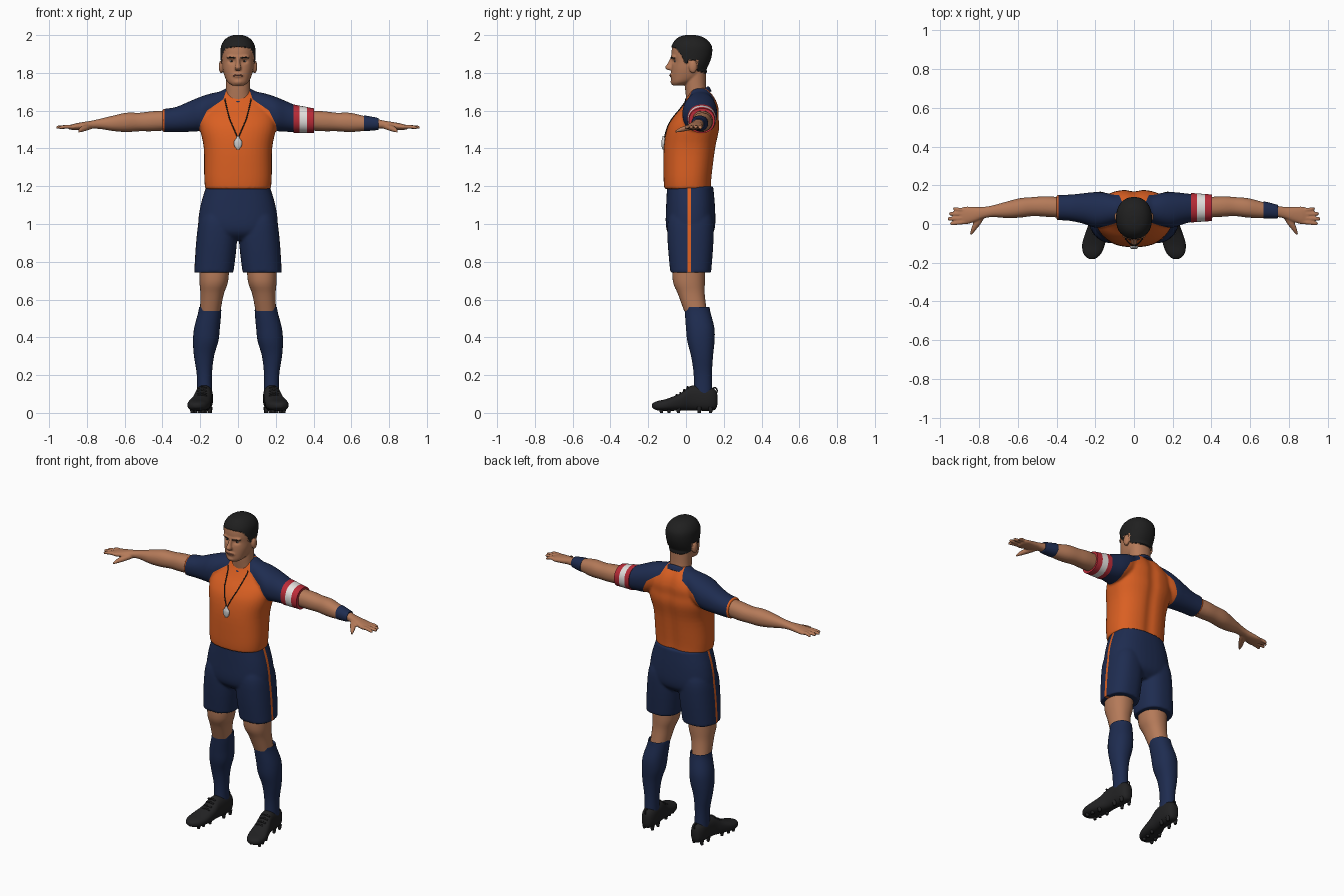
import bpy, bmesh, math
from mathutils import Vector
from mathutils.bvhtree import BVHTree

if "Cube" in bpy.data.objects:
    bpy.data.objects.remove(bpy.data.objects["Cube"])


def material(name, r, g, b):
    m = bpy.data.materials.new(name)
    m.use_nodes = True
    m.diffuse_color = (r, g, b, 1)
    bsdf = next(n for n in m.node_tree.nodes if n.type == 'BSDF_PRINCIPLED')
    bsdf.inputs["Base Color"].default_value = (r, g, b, 1)
    bsdf.inputs["Roughness"].default_value = 0.8
    return m


SKIN = material("skin", .46, .195, .1)
ORANGE = material("orange cloth", .7, .115, .016)
NAVY = material("navy cloth", .013, .025, .08)
BLACK = material("black hair", .014, .014, .014)
SHOE = material("shoe black", .016, .016, .017)
RED = material("red band", .5, .025, .04)
WHITE = material("white", .78, .76, .74)
SILVER = material("silver", .6, .6, .6)
LIP = material("lip", .25, .09, .06)
AXES = {'x': (0, 1, 2), 'y': (1, 0, 2), 'z': (2, 0, 1)}


def make_object(name, bm, mat):
    bmesh.ops.recalc_face_normals(bm, faces=bm.faces)
    me = bpy.data.meshes.new(name)
    bm.to_mesh(me)
    bm.free()
    me.materials.append(mat)
    ob = bpy.data.objects.new(name, me)
    bpy.context.collection.objects.link(ob)
    return smooth(ob)


def select(*obs):
    bpy.ops.object.select_all(action='DESELECT')
    for o in obs:
        o.select_set(True)
    bpy.context.view_layer.objects.active = obs[0]


def smooth(ob):
    select(ob)
    bpy.ops.object.shade_smooth_by_angle(angle=math.radians(45))
    return ob


def loft(name, rings, mat, axis='z', side=1, n=40, sub=4, p=2.2, shear=0):
    """Skin through rings (position, centre a, centre b, radius a, radius b)."""
    path = []
    for i in range(len(rings) - 1):
        a, b, c, d = [Vector(rings[max(0, min(len(rings) - 1, i + k))]) for k in (-1, 0, 1, 2)]
        for k in range(sub):
            t = k / sub
            path.append(b + (c - a) * t / 2 + (a * 2 - b * 5 + c * 4 - d) * t * t / 2
                        + (b * 3 - a - c * 3 + d) * t ** 3 / 2)
    path.append(Vector(rings[-1]))
    bm, loops, idx = bmesh.new(), [], AXES[axis]
    for t, ca, cb, ra, rb in path:
        loop = []
        for k in range(n):
            u = 2 * math.pi * k / n
            cu, su = math.cos(u), math.sin(u)
            co = [0, 0, 0]
            co[idx[0]] = t
            co[idx[1]] = ca + ra * math.copysign(abs(cu) ** (2 / p), cu)
            co[idx[2]] = cb + rb * math.copysign(abs(su) ** (2 / p), su)
            co[2] += shear * co[1]
            loop.append(bm.verts.new((co[0] * side, co[1], co[2])))
        loops.append(loop)
    for a, b in zip(loops, loops[1:]):
        for k in range(n):
            bm.faces.new((a[k], a[(k + 1) % n], b[(k + 1) % n], b[k]))
    bm.faces.new(loops[0])
    bm.faces.new(loops[-1])
    return make_object(name, bm, mat)


def ball(name, centre, radii, mat):
    bm = bmesh.new()
    bmesh.ops.create_uvsphere(bm, u_segments=20, v_segments=12, radius=1)
    bmesh.ops.scale(bm, vec=radii, verts=bm.verts)
    bmesh.ops.translate(bm, vec=centre, verts=bm.verts)
    return make_object(name, bm, mat)


def tube(name, pts, r, mat, cyclic=False):
    cu = bpy.data.curves.new(name, 'CURVE')
    cu.dimensions, cu.bevel_depth, cu.bevel_resolution = '3D', r, 2
    cu.use_fill_caps = True
    sp = cu.splines.new('POLY')
    sp.points.add(len(pts) - 1)
    for q, co in zip(sp.points, pts):
        q.co = (*co, 1)
    sp.use_cyclic_u = cyclic
    cu.materials.append(mat)
    bpy.context.collection.objects.link(bpy.data.objects.new(name, cu))


def fuse(name, parts, voxel, rounds):
    """Merge overlapping parts into one smooth skin."""
    select(*parts)
    bpy.ops.object.join()
    ob = bpy.context.view_layer.objects.active
    ob.name = name
    rm = ob.modifiers.new("skin", 'REMESH')
    rm.mode, rm.voxel_size = 'VOXEL', voxel
    sm = ob.modifiers.new("soften", 'SMOOTH')
    sm.factor, sm.iterations = .5, rounds
    for m in (rm.name, sm.name):
        bpy.ops.object.modifier_apply(modifier=m)
    return smooth(ob)


def paint(ob, mats, rule, cuts=()):
    """Cut along planes, then colour each face by its centre."""
    ob.data.materials.clear()
    for m in mats:
        ob.data.materials.append(m)
    bm = bmesh.new()
    bm.from_mesh(ob.data)
    for co, no in cuts:
        bmesh.ops.bisect_plane(bm, geom=bm.verts[:] + bm.edges[:] + bm.faces[:],
                               plane_co=co, plane_no=no, dist=1e-5)
    for f in bm.faces:
        f.material_index = rule(f.calc_center_median())
    bm.to_mesh(ob.data)
    bm.free()
    smooth(ob)


def lerp(pts, t):
    for (a, u), (b, v) in zip(pts, pts[1:]):
        if t <= b:
            return u + (v - u) * max(0, t - a) / (b - a)
    return pts[-1][1]


def front_of(ob):
    """Return a function giving the foremost surface point at x, z."""
    bm = bmesh.new()
    bm.from_mesh(ob.data)
    tree = BVHTree.FromBMesh(bm)
    bm.free()
    return lambda x, z, gap=0: (tree.ray_cast(Vector((x, -1, z)), Vector((0, 1, 0)))[0]
                                or Vector((x, 0, z))) - Vector((0, gap, 0))


# Shirt: trunk and sleeves with raglan shoulders
trunk = loft("trunk", [(1.185, 0, .01, .174, .125), (1.25, 0, .01, .179, .129), (1.4, 0, .02, .181, .138),
                       (1.5, 0, .038, .2, .14), (1.56, 0, .052, .2, .124), (1.61, 0, .072, .18, .104),
                       (1.66, 0, .08, .135, .08), (1.7, 0, .075, .095, .057), (1.72, 0, .07, .06, .04)],
             ORANGE, p=2.4)
sleeves = [loft("sleeve", [(.05, .075, 1.625, .06, .085), (.14, .075, 1.605, .085, .087), (.2, .073, 1.583, .092, .09),
                           (.26, .08, 1.568, .079, .08), (.33, .084, 1.553, .068, .066), (.4, .085, 1.547, .065, .062)],
                ORANGE, 'x', s) for s in (1, -1)]
shirt = fuse("shirt", [trunk] + sleeves, .007, 8)
for v in shirt.data.vertices:  # spine hollow
    if v.co.y > .08:
        v.co.y -= .01 * math.exp(-(v.co.x / .035) ** 2)
seam = [(1.44, .215), (1.53, .2), (1.6, .165), (1.66, .078), (1.74, .05)]
cuts = [((s * .389, 0, 0), (1, 0, 0)) for s in (1, -1)]
for (z0, x0), (z1, x1) in zip(seam, seam[1:]):
    cuts += [((s * x0, 0, z0), (s * (z1 - z0), 0, x0 - x1)) for s in (1, -1)]
paint(shirt, [ORANGE, NAVY], lambda c: int(lerp(seam, c.z) < abs(c.x) < .389), cuts)
loft("collar", [(1.615, 0, .055, .096, .08), (1.642, 0, .055, .081, .07), (1.654, 0, .055, .069, .061)],
     NAVY, p=2, shear=.65)

# Shorts with side stripes
hips = loft("hips", [(1.2, 0, .022, .168, .122), (1.1, 0, .024, .198, .129), (1, 0, .024, .211, .131),
                     (.95, 0, .024, .19, .118), (.915, 0, .024, .13, .08)], NAVY, p=2.4)
legs = [loft("short_leg", [(1.1, .095, .024, .075, .09), (1.02, .106, .024, .1, .12), (.9, .114, .024, .108, .121),
                           (.742, .128, .025, .104, .108)], NAVY, side=s, p=2.4) for s in (1, -1)]
shorts = fuse("shorts", [hips] + legs, .007, 7)
paint(shorts, [NAVY, ORANGE], lambda c: int(.009 < c.y < .027 and abs(c.x) > .14 and c.z < 1.19),
      [((0, y, 0), (0, 1, 0)) for y in (.009, .027)])

for s, side in ((1, "left"), (-1, "right")):
    # Arm, palm, fingers and thumb
    arm = [loft("arm", [(.34, .083, 1.55, .052, .052), (.45, .09, 1.544, .053, .053), (.52, .09, 1.54, .049, .049),
                        (.59, .083, 1.538, .05, .051), (.66, .073, 1.533, .042, .041), (.73, .066, 1.53, .03, .027),
                        (.78, .058, 1.525, .03, .021), (.82, .05, 1.52, .038, .02), (.87, .044, 1.514, .046, .016),
                        (.895, .042, 1.512, .04, .011)], SKIN, 'x', s)]
    for y, tip, drop in ((.078, .935, .004), (.053, .955, 0), (.027, .962, 0), (.002, .95, .002)):
        y0 = .044 + (y - .044) * .8
        arm.append(loft("finger", [(.86, y0, 1.515, .01, .01), (.91, (y + y0) / 2, 1.515, .0105, .01),
                                   (tip - .006, y, 1.512 - drop, .009, .008), (tip, y, 1.511 - drop, .003, .003)],
                        SKIN, 'x', s, n=16))
    arm.append(loft("thumb", [(.045, .785, 1.517, .02, .016), (.0, .812, 1.507, .02, .015),
                              (-.035, .832, 1.497, .012, .011), (-.055, .842, 1.49, .006, .006)],
                    SKIN, 'y', s, n=16))
    fuse(side + "_arm", arm, .005, 3)
    # Bare knee, sock
    loft(side + "_knee", [(.82, .125, .015, .08, .085), (.7, .128, .015, .076, .085), (.63, .137, .028, .062, .071),
                          (.54, .147, .05, .054, .06)], SKIN, side=s)
    loft(side + "_sock", [(.545, .148, .058, .054, .06), (.56, .148, .058, .058, .066), (.53, .15, .062, .061, .068),
                          (.45, .164, .075, .068, .075), (.38, .171, .079, .067, .072), (.3, .18, .085, .053, .058),
                          (.2, .178, .089, .04, .048), (.08, .177, .09, .041, .05)], NAVY, side=s)
    # Boot with studs, laces and heel loop
    loft(side + "_boot", [(.166, .174, .07, .012, .025), (.155, .174, .07, .03, .052), (.12, .175, .075, .042, .064),
                          (.06, .178, .079, .044, .067), (.015, .184, .076, .045, .063), (-.03, .193, .058, .052, .046),
                          (-.1, .208, .043, .059, .032), (-.15, .215, .038, .047, .025), (-.175, .217, .038, .024, .014),
                          (-.181, .217, .038, .008, .005)], SHOE, 'y', s, p=2.5)
    for y, x in ((-.13, .215), (-.09, .209), (-.04, .198), (.07, .178), (.13, .175)):
        for dx in (-.028, .028):
            loft(side + "_stud", [(0, x + dx, y, .008, .008), (.03, x + dx, y, .013, .013)], SHOE, side=s, n=12, sub=1)
    for y, z in ((-.05, .096), (-.03, .107), (-.01, .122), (.008, .137)):
        tube(side + "_lace", [(s * (.191 + dx), y, z - abs(dx) * .25) for dx in (-.026, 0, .026)], .005, SHOE)
    tube(side + "_heel_loop", [(s * .174, .152 + .013 * math.cos(u), .118 + .016 * math.sin(u))
                               for u in [k * math.pi / 6 for k in range(12)]], .004, SHOE, True)

# Armband and wristband on the left arm
for name, x0, x1, mat in (("inner", .295, .326, RED), ("middle", .326, .366, WHITE), ("outer", .366, .402, RED)):
    loft(name + "_armband", [(x, .084, 1.554 - (x - .33) * .1, .076 - (x - .295) * .07, .075 - (x - .295) * .09)
                             for x in (x0, x1)], mat, 'x', sub=1)
loft("wristband", [(.668, .072, 1.533, .041, .039), (.675, .072, 1.533, .044, .041), (.735, .065, 1.53, .036, .033),
                   (.745, .065, 1.53, .032, .029)], NAVY, 'x')

# Head with neck, nose, ears and brow
skull = loft("skull", [(1.733, 0, -.045, .03, .025), (1.75, 0, -.022, .054, .055), (1.78, 0, .003, .07, .082),
                       (1.82, 0, .013, .081, .09), (1.86, 0, .024, .086, .098), (1.9, 0, .028, .088, .105),
                       (1.94, 0, .03, .085, .102), (1.97, 0, .028, .069, .082), (1.988, 0, .025, .045, .055),
                       (1.996, 0, .024, .018, .02)], SKIN, n=56)
neck = loft("neck", [(1.63, 0, .065, .078, .06), (1.69, 0, .055, .066, .057), (1.74, 0, .05, .064, .056),
                     (1.82, 0, .05, .066, .055)], SKIN)
nose = loft("nose", [(1.885, 0, -.07, .009, .009), (1.85, 0, -.082, .011, .016), (1.828, 0, -.089, .017, .022),
                     (1.814, 0, -.082, .015, .014)], SKIN, n=20)
features = [ball("ear", (s * .089, .037, 1.833), (.013, .022, .035), SKIN) for s in (1, -1)]
features += [ball("chin", (0, -.066, 1.753), (.026, .016, .017), SKIN),
             ball("mouth_mound", (0, -.07, 1.787), (.032, .016, .016), SKIN),
             ball("brow_ridge", (0, -.06, 1.885), (.062, .021, .014), SKIN)]
head = fuse("head", [skull, neck, nose] + features, .0045, 3)
hairline = [(-.08, 1.94), (-.05, 1.928), (-.025, 1.895), (-.005, 1.85), (.035, 1.855), (.06, 1.81), (.13, 1.792)]


def is_hair(c):
    ear = abs(c.x) > .084 and .01 < c.y < .065 and c.z < 1.868
    return int(c.z > lerp(hairline, c.y) and not ear)


normals = [v.normal.copy() for v in head.data.vertices]
for v, nrm in zip(head.data.vertices, normals):
    if is_hair(v.co):
        v.co += nrm * .005
    elif v.co.y < -.02:  # eye sockets
        v.co.y += .011 * math.exp(-((abs(v.co.x) - .034) / .017) ** 2 - ((v.co.z - 1.862) / .012) ** 2)
paint(head, [SKIN, BLACK], is_hair)

# Eyes, eyebrows and lips
face = front_of(head)
for s, side in ((1, "left"), (-1, "right")):
    eye = face(s * .034, 1.862)
    ball(side + "_eye", eye, (.011, .004, .0045), WHITE)
    ball(side + "_iris", eye - Vector((0, .003, 0)), (.005, .003, .0045), BLACK)
    tube(side + "_eyebrow", [face(s * x, z) for x, z in ((.014, 1.878), (.028, 1.882), (.043, 1.883), (.056, 1.878))],
         .003, BLACK)
tube("lips", [face(x, 1.788 - abs(x) * .1) for x in (-.024, -.012, 0, .012, .024)], .004, LIP)

# Whistle on a neck cord
chest = front_of(shirt)
for s, side in ((1, "left"), (-1, "right")):
    tube(side + "_cord", [(s * .07, .0, 1.665)] + [chest(s * lerp([(1.46, .003), (1.56, .046), (1.66, .07)], z), z, .002)
                                                 for z in [1.645 - k * .0185 for k in range(11)]], .003, BLACK)
hang = chest(0, 1.43, .004)
loft("whistle", [(1.395, 0, hang.y, .006, .005), (1.41, 0, hang.y, .018, .01), (1.435, 0, hang.y, .022, .011),
                 (1.45, 0, hang.y, .012, .008), (1.466, 0, hang.y, .005, .005)], SILVER, n=20)
